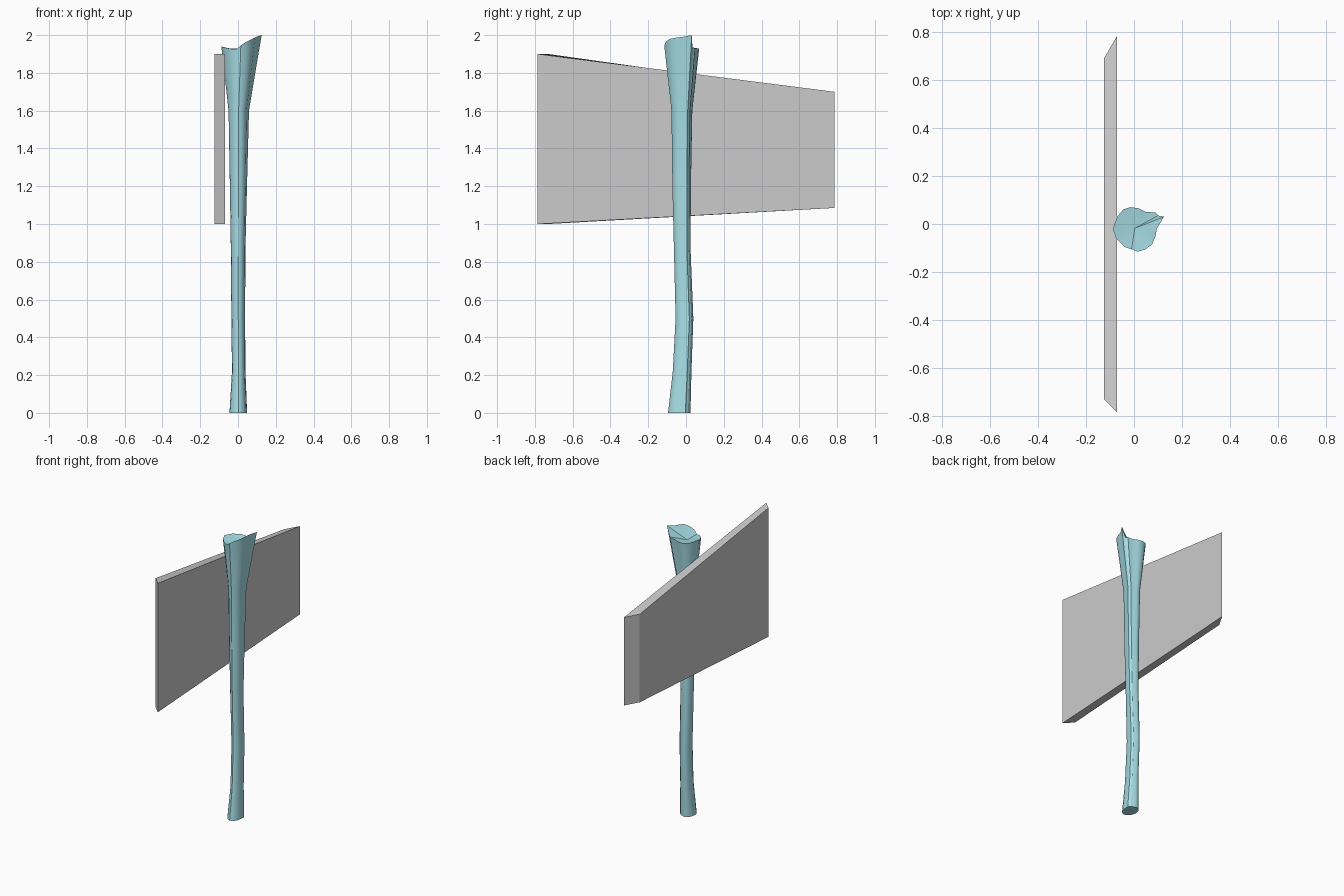
import bpy
import math

cube = bpy.data.objects.get("Cube")
if cube:
    bpy.data.objects.remove(cube)


def material(name, rgb):
    mat = bpy.data.materials.new(name)
    mat.use_nodes = True
    mat.diffuse_color = (*rgb, 1)
    mat.node_tree.nodes["Principled BSDF"].inputs["Base Color"].default_value = (*rgb, 1)
    return mat


def mesh_object(name, verts, faces, mat):
    mesh = bpy.data.meshes.new(name)
    mesh.from_pydata(verts, [], faces)
    mesh.materials.append(mat)
    obj = bpy.data.objects.new(name, mesh)
    bpy.context.collection.objects.link(obj)
    return obj


def bridge(start_a, start_b, n):
    return [(start_a + i, start_a + (i + 1) % n, start_b + (i + 1) % n, start_b + i)
            for i in range(n)]


grey = material("board grey", (0.6, 0.6, 0.6))
blue = material("trunk pale blue", (0.39, 0.74, 0.8))

# Tapered board with bevelled ends; the inner face is longer than the outer
outer = [(-0.73, 1.0), (0.69, 1.085), (0.69, 1.70), (-0.73, 1.9)]
inner = [(-0.785, 1.0), (0.785, 1.085), (0.785, 1.70), (-0.785, 1.9)]
board_verts = [(-0.125, y, z) for y, z in outer] + [(-0.07, y, z) for y, z in inner]
mesh_object("board", board_verts,
            [(3, 2, 1, 0), (4, 5, 6, 7)] + bridge(0, 4, 4), grey)

# Broken rim of the trunk, counter-clockwise from the pointed splinter
rim = [(0.125, 0.03, 2.0), (0.10, 0.035, 1.93), (0.09, 0.048, 1.93), (0.05, 0.05, 1.93),
       (0.02, 0.065, 1.93), (-0.015, 0.07, 1.93), (-0.045, 0.06, 1.93), (-0.07, 0.03, 1.935),
       (-0.088, -0.02, 1.94), (-0.075, -0.06, 1.935), (-0.04, -0.095, 1.928),
       (-0.01, -0.105, 1.925), (0.015, -0.115, 1.945), (0.045, -0.107, 1.965),
       (0.075, -0.085, 1.98), (0.09, -0.05, 1.987), (0.095, -0.02, 1.99)]
n = len(rim)

# Height, left, right, front and back extents, and amount of rounding
sections = [(0, -0.045, 0.052, -0.095, 0.025, 0.6),
            (0.22, -0.032, 0.042, -0.07, 0.03, 0.5),
            (0.5, -0.035, 0.04, -0.055, 0.04, 0.5),
            (0.87, -0.038, 0.042, -0.064, 0.025, 0.5),
            (1.2, -0.043, 0.05, -0.072, 0.027, 0.4),
            (1.6, -0.05, 0.06, -0.077, 0.034, 0.25)]

verts, faces = [], []
for z, x0, x1, y0, y1, rounding in sections:
    for x, y, _ in rim:
        u, v = (x + 0.088) / 0.213 * 2 - 1, (y + 0.115) / 0.185 * 2 - 1
        angle = math.atan2(v, u)
        u += (math.cos(angle) - u) * rounding
        v += (math.sin(angle) - v) * rounding
        verts.append(((x0 + x1 + u * (x1 - x0)) / 2, (y0 + y1 + v * (y1 - y0)) / 2, z))
verts += rim
for ring in range(len(sections)):
    faces += bridge(ring * n, (ring + 1) * n, n)

# Flat foot and sunken top meeting at a low centre point
faces.append(tuple(reversed(range(n))))
top = len(sections) * n
verts.append((0.003, -0.018, 1.915))
faces += [(top + i, top + (i + 1) % n, top + n) for i in range(n)]
trunk = mesh_object("trunk", verts, faces, blue)

bpy.ops.object.select_all(action="DESELECT")
trunk.select_set(True)
bpy.context.view_layer.objects.active = trunk
bpy.ops.object.shade_smooth_by_angle(angle=math.radians(32))
